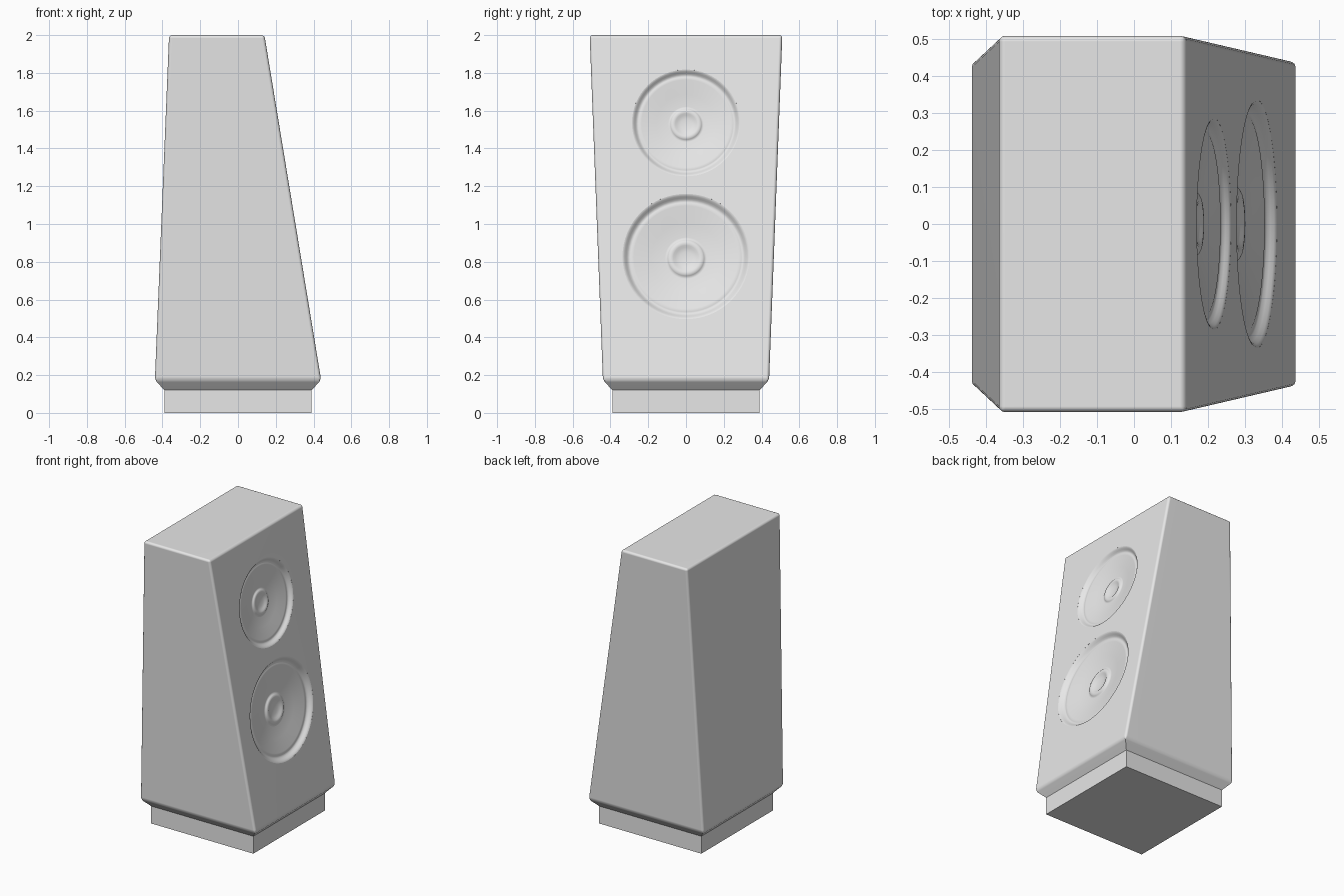
import bpy, bmesh, math
from mathutils import Vector, Matrix

if "Cube" in bpy.data.objects:
    bpy.data.objects.remove(bpy.data.objects["Cube"], do_unlink=True)

grey = bpy.data.materials.new("light_grey")
grey.use_nodes = True
grey.diffuse_color = (0.8, 0.8, 0.8, 1)
grey.node_tree.nodes["Principled BSDF"].inputs["Base Color"].default_value = (0.8, 0.8, 0.8, 1)


def make_object(name, bm):
    bmesh.ops.recalc_face_normals(bm, faces=bm.faces)
    mesh = bpy.data.meshes.new(name)
    bm.to_mesh(mesh)
    bm.free()
    mesh.materials.append(grey)
    obj = bpy.data.objects.new(name, mesh)
    bpy.context.collection.objects.link(obj)
    return obj


def smooth(obj, degrees=40):
    bpy.ops.object.select_all(action='DESELECT')
    obj.select_set(True)
    bpy.context.view_layer.objects.active = obj
    bpy.ops.object.shade_smooth_by_angle(angle=math.radians(degrees))


def loft(name, sections, bevel_above):
    """Stack rectangles (x_min, x_max, half_depth, z), rounding edges above a height."""
    bm = bmesh.new()
    rings = [[bm.verts.new((x, y, z)) for x, y in
              ((x0, -d), (x1, -d), (x1, d), (x0, d))] for x0, x1, d, z in sections]
    for low, high in zip(rings, rings[1:]):
        for i in range(4):
            j = (i + 1) % 4
            bm.faces.new((low[i], low[j], high[j], high[i]))
    bm.faces.new(rings[0][::-1])
    bm.faces.new(rings[-1])
    edges = [e for e in bm.edges if min(v.co.z for v in e.verts) > bevel_above]
    bmesh.ops.bevel(bm, geom=edges, offset=0.016, segments=3, profile=0.5, affect='EDGES')
    return make_object(name, bm)


# Tapered cabinet with a narrower plinth underneath
cabinet = loft("cabinet", [(-0.39, 0.39, 0.39, 0), (-0.39, 0.39, 0.39, 0.12),
                           (-0.44, 0.44, 0.44, 0.175), (-0.365, 0.14, 0.51, 2)], 0.15)
smooth(cabinet)

# Sloping baffle plane that carries the drivers
baffle_low, baffle_high = Vector((0.44, 0, 0.175)), Vector((0.14, 0, 2))
up = (baffle_high - baffle_low).normalized()
side = Vector((0, 1, 0))
out = side.cross(up)


def baffle_frame(z):
    t = (z - baffle_low.z) / (baffle_high.z - baffle_low.z)
    frame = Matrix((side, up, out)).transposed().to_4x4()
    frame.translation = baffle_low.lerp(baffle_high, t)
    return frame


# Driver section as (radius, depth) fractions: rim, surround, cone, ringed dust cap
PROFILE = [(1, 0), (0.985, 0.004), (0.965, 0.018), (0.94, 0.045), (0.915, 0.07),
           (0.89, 0.082), (0.87, 0.08), (0.85, 0.075), (0.82, 0.08), (0.55, 0.125),
           (0.33, 0.165), (0.3, 0.165), (0.285, 0.15), (0.26, 0.137), (0.23, 0.135),
           (0.2, 0.142), (0.17, 0.16), (0.1, 0.175), (0, 0.18)]


def driver(name, z, radius):
    frame = baffle_frame(z)
    # Opening in the cabinet
    bm = bmesh.new()
    bmesh.ops.create_cone(bm, cap_ends=True, segments=64, radius1=radius * 0.998,
                          radius2=radius * 0.998, depth=radius * 0.5)
    cutter = make_object(name + "_cutter", bm)
    cutter.matrix_world = frame
    cutter.hide_render = True
    cutter.hide_set(True)
    cut = cabinet.modifiers.new(name + "_opening", 'BOOLEAN')
    cut.object = cutter
    cut.operation = 'DIFFERENCE'
    cut.solver = 'EXACT'
    # Turned driver surface
    bm = bmesh.new()
    verts = [bm.verts.new((r * radius, 0, -d * radius)) for r, d in PROFILE]
    edges = [bm.edges.new(pair) for pair in zip(verts, verts[1:])]
    bmesh.ops.spin(bm, geom=verts + edges, cent=(0, 0, 0), axis=(0, 0, 1),
                   angle=math.tau, steps=64)
    bmesh.ops.remove_doubles(bm, verts=bm.verts, dist=0.0001)
    obj = make_object(name, bm)
    # Keep the open surface facing outwards
    if sum(p.normal.z for p in obj.data.polygons) < 0:
        obj.data.flip_normals()
    obj.matrix_world = frame
    smooth(obj, 60)


driver("upper_driver", 1.535, 0.287)
driver("lower_driver", 0.828, 0.337)

# Flat panels stay flat beside their rounded edges
weighted = cabinet.modifiers.new("panel_normals", 'WEIGHTED_NORMAL')
weighted.keep_sharp = True
